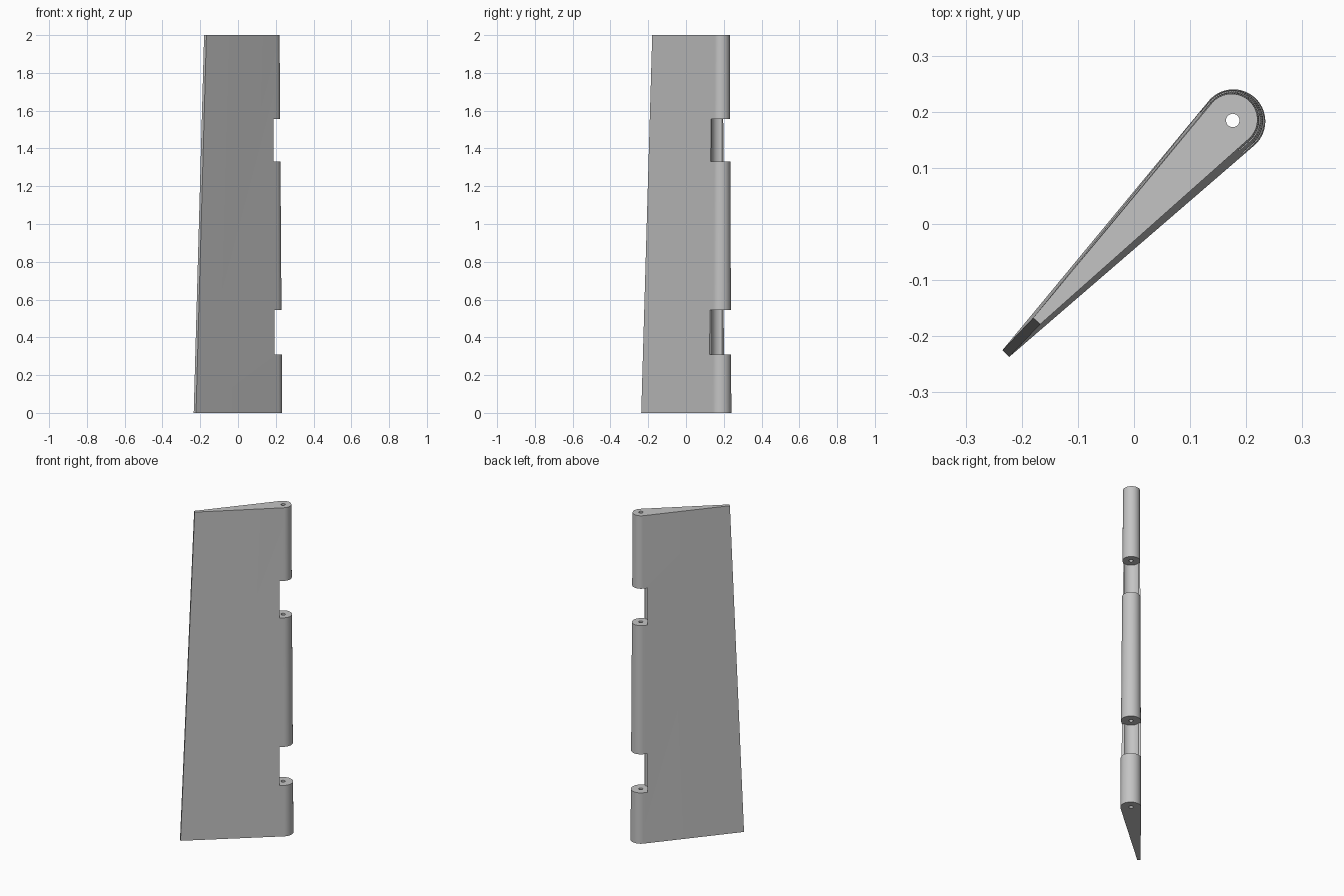
import bpy, bmesh, math
from mathutils import Vector

if "Cube" in bpy.data.objects:
    bpy.data.objects.remove(bpy.data.objects["Cube"])

grey = bpy.data.materials.new("plain grey")
grey.diffuse_color = (0.55, 0.55, 0.55, 1)
grey.use_nodes = True
grey.node_tree.nodes["Principled BSDF"].inputs["Base Color"].default_value = grey.diffuse_color

HINGE = Vector((0.176, 0.1845))


def loft(name, lower, upper, z0, z1):
    """Solid between two matching outlines at heights z0 and z1."""
    bm = bmesh.new()
    a = [bm.verts.new((p.x, p.y, z0)) for p in lower]
    b = [bm.verts.new((p.x, p.y, z1)) for p in upper]
    n = len(a)
    bm.faces.new(a)
    bm.faces.new(b)
    for i in range(n):
        j = (i + 1) % n
        bm.faces.new((a[i], a[j], b[j], b[i]))
    bmesh.ops.recalc_face_normals(bm, faces=bm.faces)
    mesh = bpy.data.meshes.new(name)
    bm.to_mesh(mesh)
    bm.free()
    ob = bpy.data.objects.new(name, mesh)
    bpy.context.collection.objects.link(ob)
    mesh.materials.append(grey)
    return ob


def arc(r, start, end, steps):
    return [Vector((r * math.cos(t), r * math.sin(t)))
            for t in (start + (end - start) * i / steps for i in range(steps + 1))]


def place(points, origin, direction):
    """Turn chordwise (u, v) points into world x, y."""
    d = direction.normalized()
    side = Vector((-d.y, d.x))
    return [origin + d * p.x + side * p.y for p in points]


def section(center, tip, r, w):
    """Teardrop: round leading edge, straight sides, blunt trailing edge."""
    chord = center - tip
    L = chord.length
    t = math.pi / 2 + math.asin((r - w) / L)
    pts = [Vector((-L, -w))] + arc(r, -t, t, 40) + [Vector((-L, w))]
    return place(pts, center, chord)


# Tapered panel with a vertical hinge edge
bottom = section(Vector((0.177, 0.183)), Vector((-0.2285, -0.231)), 0.057, 0.0085)
top = section(Vector((0.174, 0.186)), Vector((-0.1735, -0.173)), 0.046, 0.0085)
panel = loft("tapered_panel", bottom, top, 0, 2)

# Hinge notches: straight rims with a rounded channel between them
half = math.radians(52)
channel = arc(0.048, math.pi - half, math.pi + half, 16)
u = channel[0].x
outline = ([Vector((u, 0.09))] + channel +
           [Vector((u, -0.09)), Vector((0.1, -0.09)), Vector((0.1, 0.09))])
notch = place(outline, HINGE, Vector((1, 1)))
cutters = [loft("notch_cutter", notch, notch, z0, z1)
           for z0, z1 in ((0.31, 0.545), (1.33, 1.555))]

# Hinge pin hole through the full height
ring = place(arc(0.012, 0, 2 * math.pi, 24)[:-1], HINGE, Vector((1, 0)))
cutters.append(loft("pin_hole_cutter", ring, ring, -0.1, 2.1))

bpy.context.view_layer.objects.active = panel
panel.select_set(True)
for c in cutters:
    mod = panel.modifiers.new("cut", 'BOOLEAN')
    mod.operation = 'DIFFERENCE'
    mod.solver = 'EXACT'
    mod.object = c
    bpy.ops.object.modifier_apply(modifier=mod.name)
for c in cutters:
    bpy.data.objects.remove(c)

bpy.ops.object.shade_smooth_by_angle(angle=math.radians(30))
